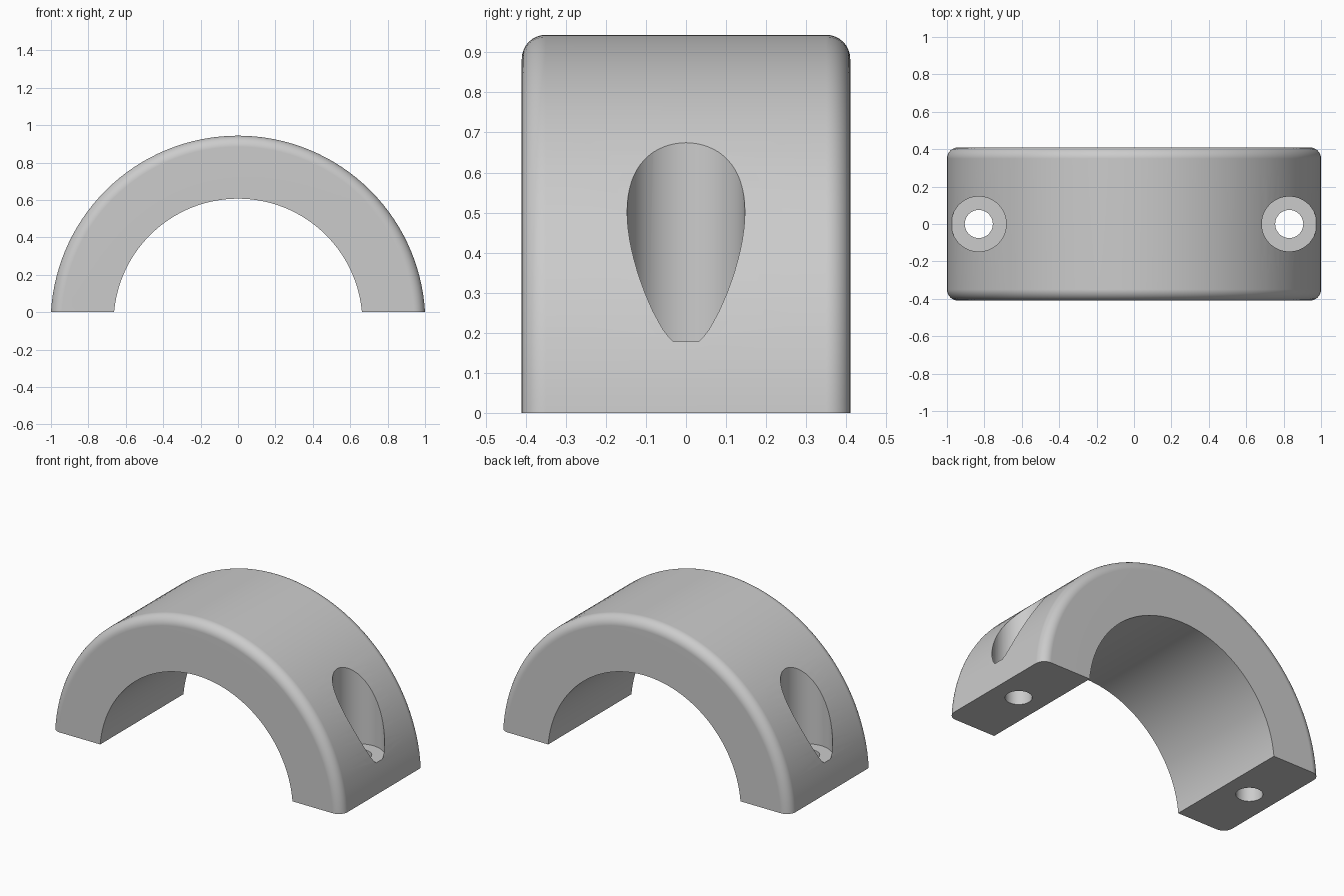
import bpy
import bmesh
import math
from mathutils import Matrix, Vector

if "Cube" in bpy.data.objects:
    bpy.data.objects.remove(bpy.data.objects["Cube"])

OUTER, INNER = 1.0017, 0.665     # arch radii
AXIS_Z = -0.058                  # the ring axis sits just below the cut
HALF_DEPTH, FILLET = 0.41, 0.06
BOLT_X, SEAT_Z = 0.83, 0.178

grey = bpy.data.materials.new("light_grey")
grey.use_nodes = True
grey.diffuse_color = (0.6, 0.6, 0.6, 1)
grey.node_tree.nodes["Principled BSDF"].inputs["Base Color"].default_value = (0.6, 0.6, 0.6, 1)


def lathe(bm, profile, centre, axis, steps, closed):
    """Spin a list of points around an axis into a solid."""
    verts = [bm.verts.new(p) for p in profile]
    edges = [bm.edges.new(pair) for pair in zip(verts, verts[1:])]
    if closed:
        edges.append(bm.edges.new((verts[-1], verts[0])))
    bmesh.ops.spin(bm, geom=verts + edges, cent=centre, axis=axis,
                   angle=math.tau, steps=steps, use_merge=True)
    bmesh.ops.remove_doubles(bm, verts=bm.verts, dist=1e-5)


def make_object(bm, name):
    bmesh.ops.recalc_face_normals(bm, faces=bm.faces)
    mesh = bpy.data.meshes.new(name)
    bm.to_mesh(mesh)
    bm.free()
    mesh.materials.append(grey)
    obj = bpy.data.objects.new(name, mesh)
    bpy.context.collection.objects.link(obj)
    return obj


# Half ring with filleted outer edges
section = [(INNER, -HALF_DEPTH)]
for side in (-1, 1):
    for i in range(9):
        a = math.pi / 2 * (i / 8 if side > 0 else i / 8 - 1)
        section.append((OUTER - FILLET + FILLET * math.cos(a),
                        side * (HALF_DEPTH - FILLET) + FILLET * math.sin(a)))
section.append((INNER, HALF_DEPTH))

bm = bmesh.new()
lathe(bm, [(r, y, AXIS_Z) for r, y in section], (0, 0, AXIS_Z), (0, 1, 0), 128, True)
cut = bmesh.ops.bisect_plane(bm, geom=bm.verts[:] + bm.edges[:] + bm.faces[:],
                             plane_co=(0, 0, 0), plane_no=(0, 0, 1), clear_inner=True)
rim = [e for e in cut["geom_cut"] if isinstance(e, bmesh.types.BMEdge)]
for side in (-1, 1):
    loop = [e for e in rim if e.verts[0].co.x * side > 0]
    bmesh.ops.contextual_create(bm, geom=loop)
clamp = make_object(bm, "clamp_half")

# Counterbored bolt holes, one in each foot
bore = [(0, -0.2), (0.075, -0.2), (0.075, SEAT_Z), (0.147, SEAT_Z), (0.147, 1.2), (0, 1.2)]
bm = bmesh.new()
for side in (-1, 1):
    x = side * BOLT_X
    lathe(bm, [(x + r, 0, z) for r, z in bore], (x, 0, 0), (0, 0, 1), 64, False)
cutter = make_object(bm, "bolt_hole_cutter")
cutter.hide_render = True

bpy.ops.object.select_all(action='DESELECT')
clamp.select_set(True)
bpy.context.view_layer.objects.active = clamp
drill = clamp.modifiers.new("bolt_holes", 'BOOLEAN')
drill.operation = 'DIFFERENCE'
drill.solver = 'EXACT'
drill.object = cutter
bpy.ops.object.modifier_apply(modifier=drill.name)
bpy.data.objects.remove(cutter)

# Smooth curves, crisp rims
bpy.ops.object.shade_smooth_by_angle(angle=math.radians(30))
normals = clamp.modifiers.new("even_shading", 'WEIGHTED_NORMAL')
normals.keep_sharp = True
